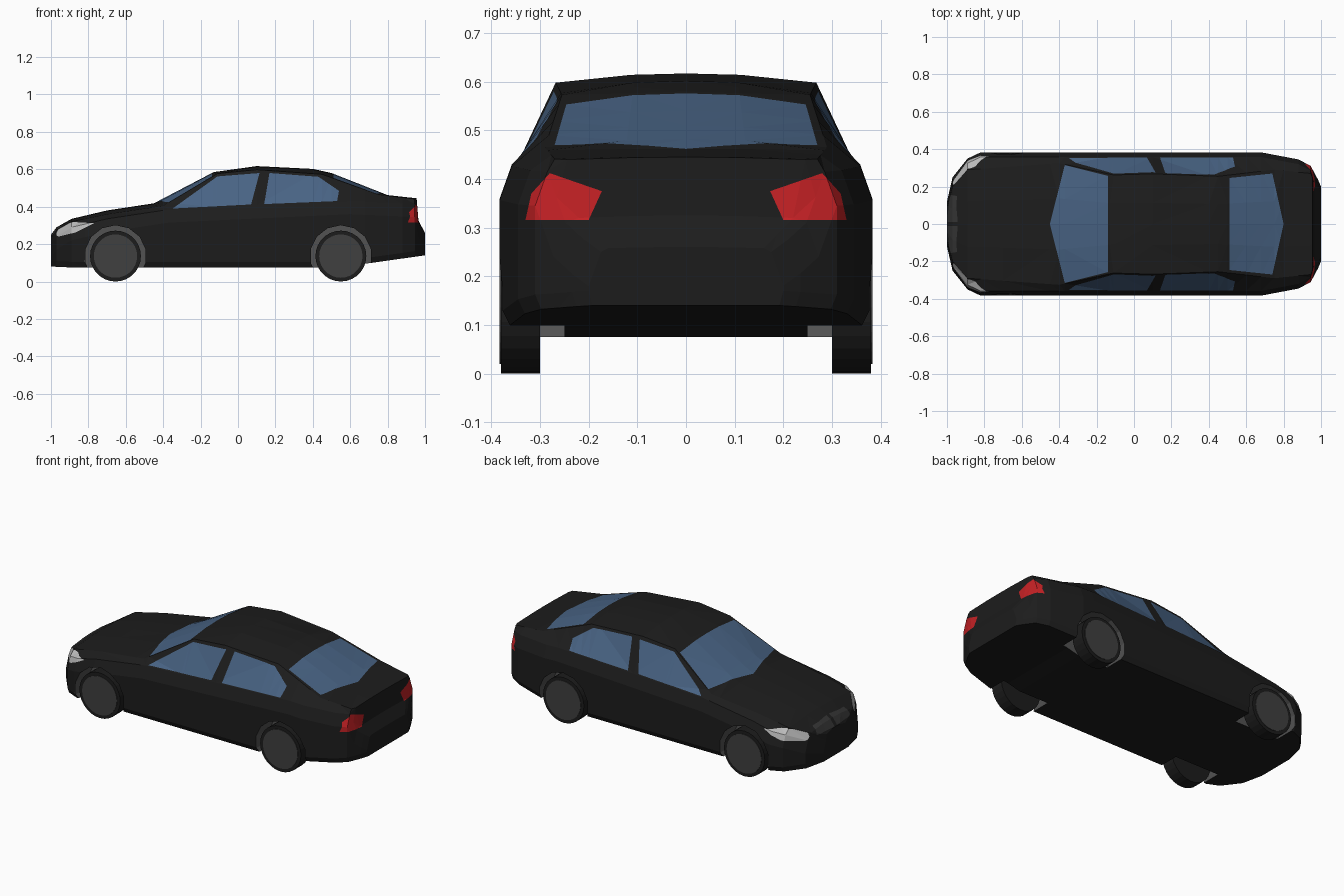
import bpy, bmesh, math
from mathutils import Vector

if "Cube" in bpy.data.objects:
    bpy.data.objects.remove(bpy.data.objects["Cube"])


def material(name, rgb):
    m = bpy.data.materials.new(name)
    m.diffuse_color = (*rgb, 1)
    m.use_nodes = True
    m.node_tree.nodes["Principled BSDF"].inputs["Base Color"].default_value = m.diffuse_color
    return m


PAINT = material("black_paint", (0.012, 0.012, 0.012))
GLASS = material("blue_glass", (0.065, 0.125, 0.23))
RED = material("red_lens", (0.55, 0.015, 0.018))
LENS = material("clear_lens", (0.5, 0.5, 0.5))
GRILLE = material("dark_grey", (0.035, 0.035, 0.035))
HUB = material("hub_grey", (0.05, 0.05, 0.05))
LINER = material("liner_grey", (0.085, 0.085, 0.085))
WHEELS_X, AXLE_Z = (-0.655, 0.55), 0.136


def add(name, bm, mat, mirror=True):
    me = bpy.data.meshes.new(name)
    bm.to_mesh(me)
    ob = bpy.data.objects.new(name, me)
    bpy.context.collection.objects.link(ob)
    if mat:
        me.materials.append(mat)
    if mirror:
        mod = ob.modifiers.new("mirror", 'MIRROR')
        mod.use_axis = (False, True, False)
        mod.merge_threshold = 0.0005
    return ob


def lookup(knots, x):
    for (x0, v0), (x1, v1) in zip(knots, knots[1:]):
        if x <= x1:
            return v0 + (v1 - v0) * (x - x0) / (x1 - x0)
    return knots[-1][1]


# Character lines along the car: value at x
width = [(-1, .12), (-.97, .25), (-.89, .35), (-.82, .383), (.68, .383), (.88, .345), (.945, .31), (.985, .235), (1, .2)]
bottom = [(-1, .08), (-.89, .075), (.6, .075), (.68, .095), (1, .14)]
belt = [(-1, .2), (-.97, .24), (-.89, .29), (-.7, .335), (-.37, .385), (.6, .43), (.945, .415), (.965, .31), (1, .25)]
edge_y = [(-1, .09), (-.97, .2), (-.89, .29), (-.4, .325), (-.11, .262), (.1, .268), (.45, .255), (.75, .29),
          (.945, .27), (.965, .22), (1, .16)]
edge_z = [(-1, .235), (-.97, .275), (-.89, .32), (-.7, .36), (-.4, .405), (-.11, .577), (.1, .598), (.45, .573),
          (.75, .465), (.955, .44), (.965, .32), (1, .258)]
centre = [(-1, .25), (-.97, .29), (-.89, .335), (-.7, .38), (-.45, .418), (-.13, .585), (.1, .617), (.4, .602),
          (.5, .58), (.8, .462), (.955, .445), (.965, .325), (1, .26)]


def section(x):
    w, b, s = lookup(width, x), lookup(bottom, x), lookup(belt, x)
    ey, ez, c = lookup(edge_y, x), lookup(edge_z, x), lookup(centre, x)
    yz = [(0, b), (w * .96, b), (w, b + .03), (w, s - .07), (w - .025, s), (ey, ez),
          (ey * .42, c * .85 + ez * .15), (0, c)]
    return [(x, y, z) for y, z in yz]


# Half body shell, lofted through the sections
stations = sorted({x for line in (width, bottom, belt, edge_y, edge_z, centre) for x, _ in line})
bm = bmesh.new()
rings = [[bm.verts.new(p) for p in section(x)] for x in stations]
for a, b in zip(rings, rings[1:]):
    for i in range(8):
        j = (i + 1) % 8
        bm.faces.new((a[i], a[j], b[j], b[i]))
bm.faces.new(rings[0])
bm.faces.new(rings[-1])
bmesh.ops.triangulate(bm, faces=bm.faces[:])
bmesh.ops.recalc_face_normals(bm, faces=bm.faces[:])
shell = add("shell", bm, PAINT, False)
bm.free()


def disc(name, x, y0, y1, r, sides, mat, mirror=True):
    d = bmesh.new()
    bmesh.ops.create_cone(d, cap_ends=True, segments=sides, radius1=r, radius2=r, depth=y1 - y0)
    for v in d.verts:
        v.co = Vector((x + v.co.x, (y0 + y1) / 2 - v.co.z, AXLE_Z + v.co.y))
    ob = add(name, d, mat, mirror)
    d.free()
    return ob


# Wheel arches cut into the shell
cutters = []
for x in WHEELS_X:
    cut = disc("arch_cutter", x, .25, .5, .165, 14, None, False)
    cut.hide_render = True
    mod = shell.modifiers.new("arch", 'BOOLEAN')
    mod.operation, mod.object, mod.solver = 'DIFFERENCE', cut, 'EXACT'
    cutters.append(cut)
bpy.context.view_layer.update()
cut_mesh = bpy.data.meshes.new_from_object(shell.evaluated_get(bpy.context.evaluated_depsgraph_get()))
body = bmesh.new()
body.from_mesh(cut_mesh)
for ob in cutters + [shell]:
    bpy.data.objects.remove(ob)
bmesh.ops.triangulate(body, faces=body.faces[:])
bmesh.ops.delete(body, geom=[f for f in body.faces if all(v.co.y < 1e-4 for v in f.verts)], context='FACES')


def extract(name, mat, test):
    """Move the faces that pass the test into their own object."""
    body.normal_update()
    body.faces.index_update()
    chosen = {f.index for f in body.faces if test(f)}
    part = body.copy()
    part.faces.index_update()
    bmesh.ops.delete(part, geom=[f for f in part.faces if f.index not in chosen], context='FACES')
    bmesh.ops.delete(body, geom=[f for f in body.faces if f.index in chosen], context='FACES')
    for f in part.faces:
        f.material_index = 0
    add(name, part, mat)
    part.free()


def panel(name, mat, axes, outline, keep):
    """Cut a convex outline, seen along one axis, out of the body."""
    u, v = axes
    mid = [sum(p[i] for p in outline) / len(outline) for i in (0, 1)]
    planes = []
    for p, q in zip(outline, outline[1:] + outline[:1]):
        co, no, c = Vector(), Vector(), Vector()
        co[u], co[v] = p
        c[u], c[v] = mid
        no[u], no[v] = q[1] - p[1], p[0] - q[0]
        if no.dot(c - co) > 0:
            no = -no
        planes.append((co, no.normalized()))
        body.normal_update()
        faces = [f for f in body.faces if keep(f)]
        geom = faces + list({e for f in faces for e in f.edges}) + list({w for f in faces for w in f.verts})
        bmesh.ops.bisect_plane(body, geom=geom, dist=1e-5, plane_co=co, plane_no=no)
    extract(name, mat, lambda f: keep(f) and all(
        n.dot(f.calc_center_median() - c) < 0 for c, n in planes))


def in_arch(f):
    c = f.calc_center_median()
    near = any(math.hypot(c.x - x, c.z - AXLE_Z) < .166 for x in WHEELS_X)
    return near and c.y > .2 and not (f.normal.z < -.9 and c.z < .11)


extract("wheel_arch_liners", LINER, in_arch)

# Glass
top = lambda f: f.normal.z > .2 and f.calc_center_median().z > .37
side = lambda f: f.normal.y > .3 and f.calc_center_median().z > .37
panel("windscreen", GLASS, (0, 1), [(-.45, -.01), (-.45, 0), (-.37, .315), (-.11, .25), (-.14, 0), (-.14, -.01)], top)
panel("rear_window", GLASS, (0, 1), [(.51, -.01), (.51, 0), (.48, .243), (.74, .27), (.8, 0), (.8, -.01)], top)
panel("front_side_windows", GLASS, (0, 2), [(-.35, .39), (-.11, .562), (.115, .58), (.07, .412)], side)
panel("rear_side_windows", GLASS, (0, 2), [(.14, .414), (.168, .58), (.43, .56), (.54, .485), (.53, .43)], side)

# Lights and grille
panel("tail_lights", RED, (1, 2), [(.173, .375), (.28, .412), (.318, .37), (.33, .316), (.2, .316)],
      lambda f: f.calc_center_median().x > .8 and f.normal.x > .1)
panel("headlights", LENS, (0, 2), [(-.975, .25), (-.95, .3), (-.88, .318), (-.77, .312), (-.87, .262), (-.96, .24)],
      lambda f: f.calc_center_median().x < -.7 and f.normal.y > .2)
panel("grille", GRILLE, (1, 2), [(.012, .252), (.012, .305), (.15, .295), (.16, .25)],
      lambda f: f.calc_center_median().x < -.88 and f.normal.x < -.2)

add("body", body, PAINT)
body.free()

# Wheels
for x, end in zip(WHEELS_X, ("front", "rear")):
    disc(end + "_tyres", x, .30, .38, .136, 28, PAINT)
    disc(end + "_hubs", x, .31, .383, .116, 28, HUB)
